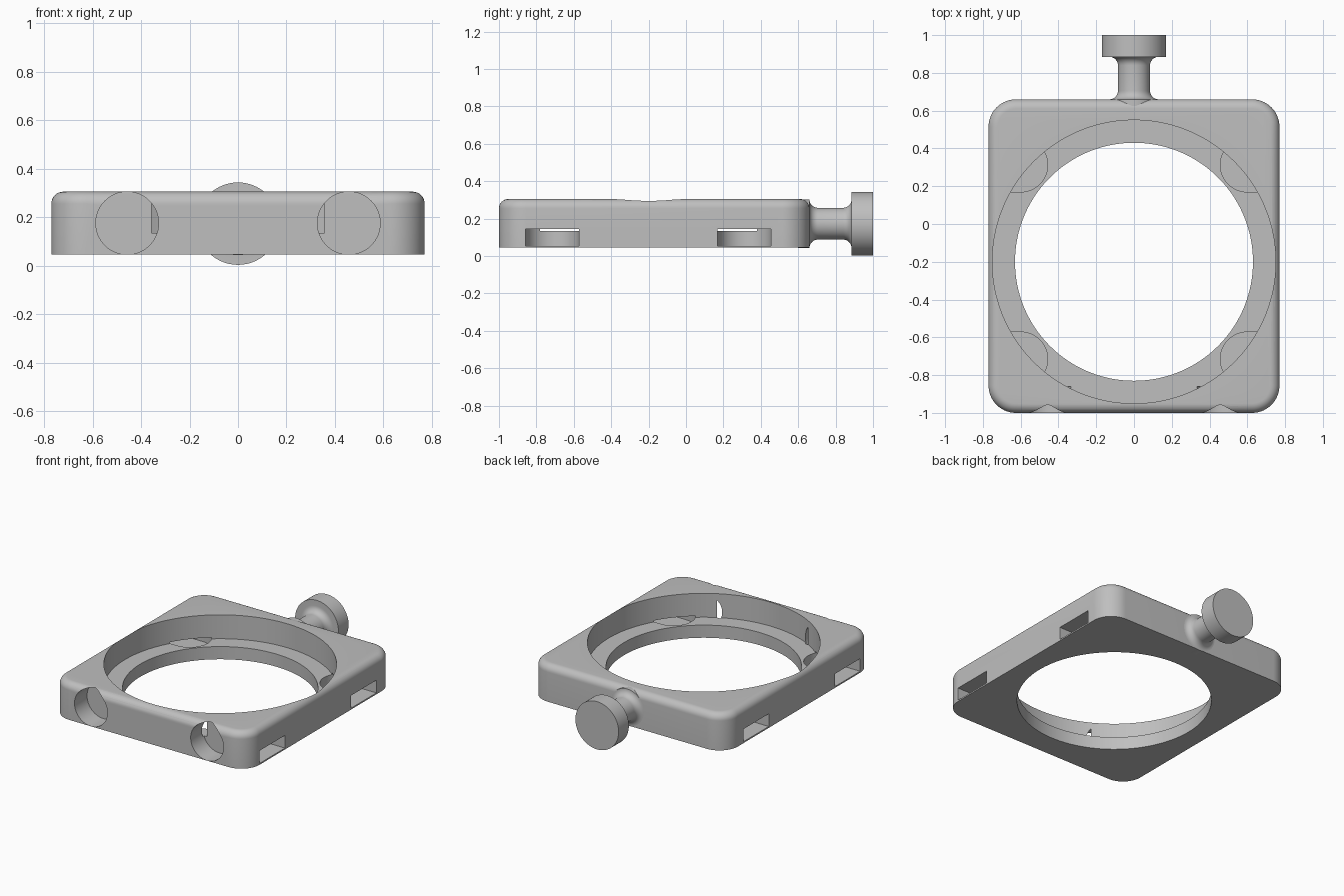
import bpy, bmesh
from math import pi, sin, cos, radians
from mathutils import Matrix, Vector

if "Cube" in bpy.data.objects:
    bpy.data.objects.remove(bpy.data.objects["Cube"], do_unlink=True)

grey = bpy.data.materials.new("plain_grey")
grey.use_nodes = True
colour = (0.52, 0.52, 0.52, 1)
grey.diffuse_color = colour
grey.node_tree.nodes["Principled BSDF"].inputs["Base Color"].default_value = colour

BOTTOM, TOP = 0.045, 0.305
LEDGE = 0.135
MID_Z = (BOTTOM + TOP) / 2
HALF_X, FRONT, BACK = 0.77, -1.0, 0.66
RING_Y = -0.2


def make_object(name, bm):
    bmesh.ops.recalc_face_normals(bm, faces=bm.faces)
    mesh = bpy.data.meshes.new(name)
    bm.to_mesh(mesh)
    bm.free()
    mesh.materials.append(grey)
    obj = bpy.data.objects.new(name, mesh)
    bpy.context.collection.objects.link(obj)
    return obj


def smooth(obj):
    bpy.ops.object.select_all(action='DESELECT')
    obj.select_set(True)
    bpy.context.view_layer.objects.active = obj
    bpy.ops.object.shade_smooth_by_angle(angle=radians(30))


def prism(name, outline, z0, z1):
    bm = bmesh.new()
    face = bm.faces.new([bm.verts.new((x, y, z0)) for x, y in outline])
    new = bmesh.ops.extrude_face_region(bm, geom=[face])["geom"]
    verts = [g for g in new if isinstance(g, bmesh.types.BMVert)]
    bmesh.ops.translate(bm, verts=verts, vec=(0, 0, z1 - z0))
    return make_object(name, bm)


def circle(radius, y, count=160):
    return [(radius * cos(2 * pi * i / count), y + radius * sin(2 * pi * i / count))
            for i in range(count)]


# Square frame with rounded corners and a softened top edge
bm = bmesh.new()
bmesh.ops.create_cube(bm, size=1)
bmesh.ops.scale(bm, verts=bm.verts, vec=(2 * HALF_X, BACK - FRONT, TOP - BOTTOM))
bmesh.ops.translate(bm, verts=bm.verts, vec=(0, (BACK + FRONT) / 2, MID_Z))
upright = [e for e in bm.edges if abs(e.verts[0].co.z - e.verts[1].co.z) > 0.1]
bmesh.ops.bevel(bm, geom=upright, offset=0.145, segments=14, profile=0.5, affect='EDGES')
rim = [e for e in bm.edges if all(v.co.z > TOP - 0.001 for v in e.verts)]
bmesh.ops.bevel(bm, geom=rim, offset=0.05, segments=8, profile=0.5, affect='EDGES')
frame = make_object("frame", bm)

# Stepped round opening
cutters = [prism("recess_cutter", circle(0.75, RING_Y), LEDGE, 0.5),
           prism("bore_cutter", circle(0.63, RING_Y), -0.1, 0.2)]

# Side slots with round inner ends, and blind round holes in the front
for side in (-1, 1):
    for slot_y in (-0.715, 0.3125):
        r = 0.143
        arc = [(side * (0.6 + r * cos(a)), slot_y + r * sin(a))
               for a in (pi / 2 + pi * i / 32 for i in range(33))]
        arc += [(side * 0.9, slot_y - r), (side * 0.9, slot_y + r)]
        cutters.append(prism("slot_cutter", arc, 0.055, 0.145))
    bm = bmesh.new()
    place = Matrix.Translation((side * 0.457, -0.959, MID_Z)) @ Matrix.Rotation(pi / 2, 4, 'X')
    bmesh.ops.create_cone(bm, cap_ends=True, segments=64, radius1=0.1295,
                          radius2=0.1295, depth=0.2, matrix=place)
    cutters.append(make_object("front_hole_cutter", bm))

for cutter in cutters:
    cutter.hide_render = True
    mod = frame.modifiers.new("cut", 'BOOLEAN')
    mod.operation = 'DIFFERENCE'
    mod.solver = 'EXACT'
    mod.object = cutter
bpy.context.view_layer.update()
evaluated = frame.evaluated_get(bpy.context.evaluated_depsgraph_get())
cut_mesh = bpy.data.meshes.new_from_object(evaluated)
frame.modifiers.clear()
frame.data = cut_mesh
for cutter in cutters:
    bpy.data.objects.remove(cutter, do_unlink=True)
smooth(frame)

# Turned knob: flared stem and flat disc, spun around the y direction
STEM, FLARE, DISC, DISC_Y = 0.085, 0.045, 0.17, 0.885
steps = [pi / 2 * i / 8 for i in range(9)]
profile = [(0, 0.6), (STEM + FLARE, 0.6)]
profile += [(STEM + FLARE * (1 - sin(a)), BACK + FLARE * (1 - cos(a))) for a in steps]
profile += [(STEM + FLARE * (1 - cos(a)), DISC_Y - FLARE + FLARE * sin(a)) for a in steps]
profile += [(DISC, DISC_Y), (DISC, 1.0), (0, 1.0)]
bm = bmesh.new()
verts = [bm.verts.new((r, y, MID_Z - 0.002)) for r, y in profile]
edges = [bm.edges.new(pair) for pair in zip(verts, verts[1:])]
bmesh.ops.spin(bm, geom=verts + edges, cent=Vector((0, 0, MID_Z - 0.002)),
               axis=(0, 1, 0), angle=2 * pi, steps=64, use_duplicate=False)
bmesh.ops.remove_doubles(bm, verts=bm.verts, dist=0.0001)
smooth(make_object("knob", bm))
